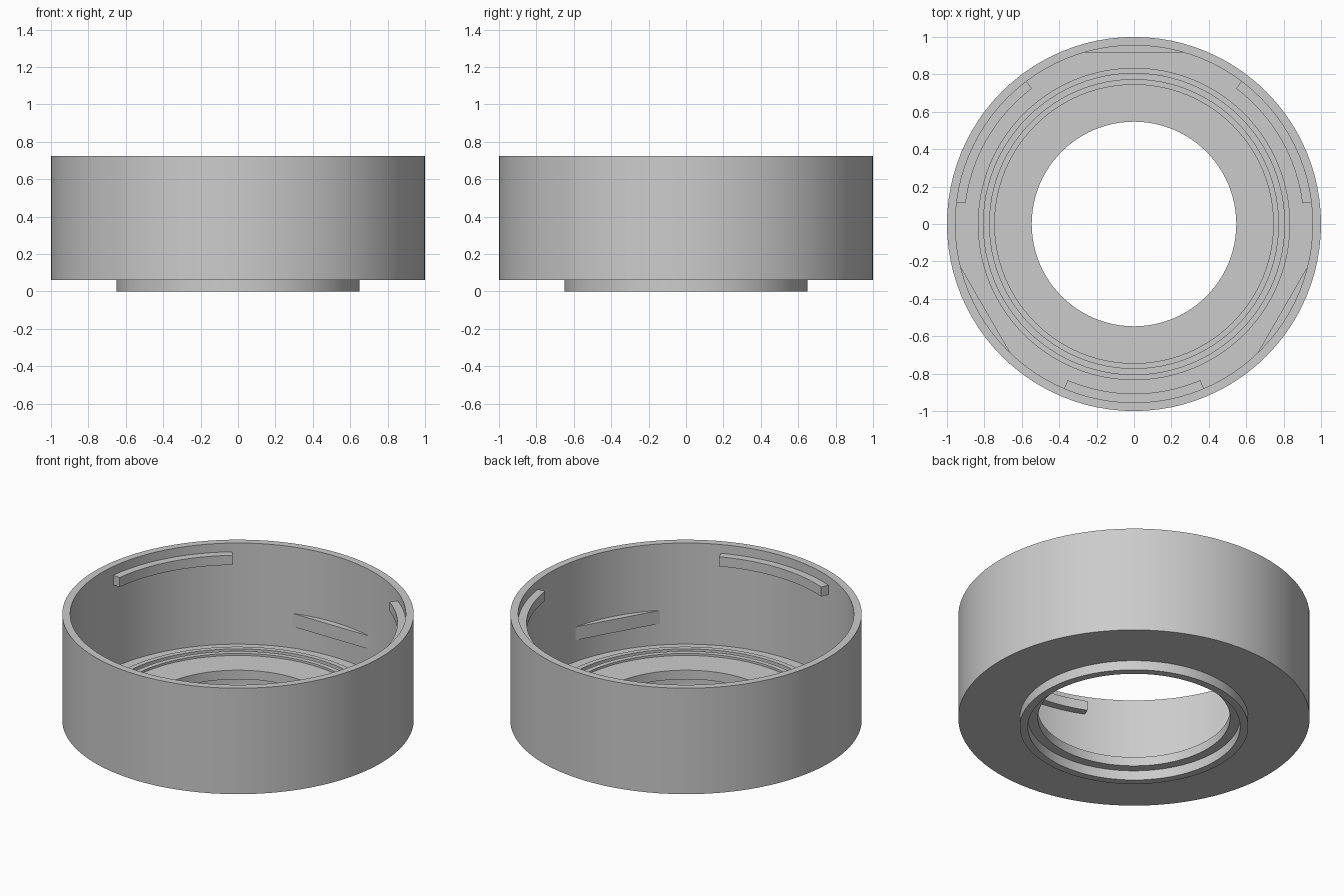
import bpy, bmesh
from math import sin, cos, radians, pi, acos

cube = bpy.data.objects.get("Cube")
if cube:
    bpy.data.objects.remove(cube, do_unlink=True)

SEGMENTS = 96
WALL_IN = 0.955       # inner radius of the wall
EMBED = 0.965         # radius at which attached parts sink into the wall

grey = bpy.data.materials.new("plain_grey")
grey.use_nodes = True
grey.diffuse_color = (0.6, 0.6, 0.6, 1)
grey.node_tree.nodes["Principled BSDF"].inputs["Base Color"].default_value = (0.6, 0.6, 0.6, 1)


def finish(name, bm):
    """Turn a bmesh into a shaded, coloured object."""
    bmesh.ops.recalc_face_normals(bm, faces=bm.faces)
    mesh = bpy.data.meshes.new(name)
    bm.to_mesh(mesh)
    bm.free()
    mesh.materials.append(grey)
    obj = bpy.data.objects.new(name, mesh)
    bpy.context.collection.objects.link(obj)
    bpy.ops.object.select_all(action='DESELECT')
    obj.select_set(True)
    bpy.context.view_layer.objects.active = obj
    bpy.ops.object.shade_smooth_by_angle(angle=radians(30))
    return obj


def lathe(name, profile):
    """Revolve a closed (radius, height) profile around z."""
    bm = bmesh.new()
    rings = []
    for i in range(SEGMENTS):
        a = 2 * pi * i / SEGMENTS
        rings.append([bm.verts.new((r * cos(a), r * sin(a), z)) for r, z in profile])
    n = len(profile)
    for i in range(SEGMENTS):
        here, there = rings[i], rings[(i + 1) % SEGMENTS]
        for j in range(n):
            k = (j + 1) % n
            bm.faces.new((here[j], there[j], there[k], here[k]))
    return finish(name, bm)


def arc(radius, centre, half, steps):
    """Points along an arc, angles in radians."""
    return [(radius * cos(centre + half * t), radius * sin(centre + half * t))
            for t in (2 * i / steps - 1 for i in range(steps + 1))]


def prism(name, outline, bottom, top):
    """Extrude a flat outline between two heights."""
    bm = bmesh.new()
    face = bm.faces.new([bm.verts.new((x, y, bottom)) for x, y in outline])
    up = bmesh.ops.extrude_face_region(bm, geom=[face])
    for v in up["geom"]:
        if isinstance(v, bmesh.types.BMVert):
            v.co.z = top
    return finish(name, bm)


# Cup: wall and floor with two raised sealing ridges and a central hole
lathe("cup_body", [
    (0.547, 0.06), (1.0, 0.06), (1.0, 0.725), (WALL_IN, 0.725), (WALL_IN, 0.09),
    (0.835, 0.09), (0.835, 0.13), (0.805, 0.13), (0.805, 0.09),
    (0.775, 0.09), (0.775, 0.13), (0.745, 0.13), (0.745, 0.117), (0.547, 0.117),
])

# Collar under the floor
lathe("bottom_collar", [(0.604, 0), (0.65, 0), (0.65, 0.07), (0.604, 0.07)])

# Curved locking tabs near the rim and flat pads halfway down the wall
PAD = 0.917
for number, (tab_angle, pad_angle) in enumerate(((30, 90), (150, 210), (270, 330)), 1):
    a = radians(tab_angle)
    half = radians(23)
    prism(f"locking_tab_{number}",
          arc(EMBED, a, half, 16) + arc(0.907, a, half, 16)[::-1], 0.61, 0.67)
    prism(f"flat_pad_{number}",
          arc(EMBED, radians(pad_angle), acos(PAD / EMBED), 12), 0.225, 0.308)
